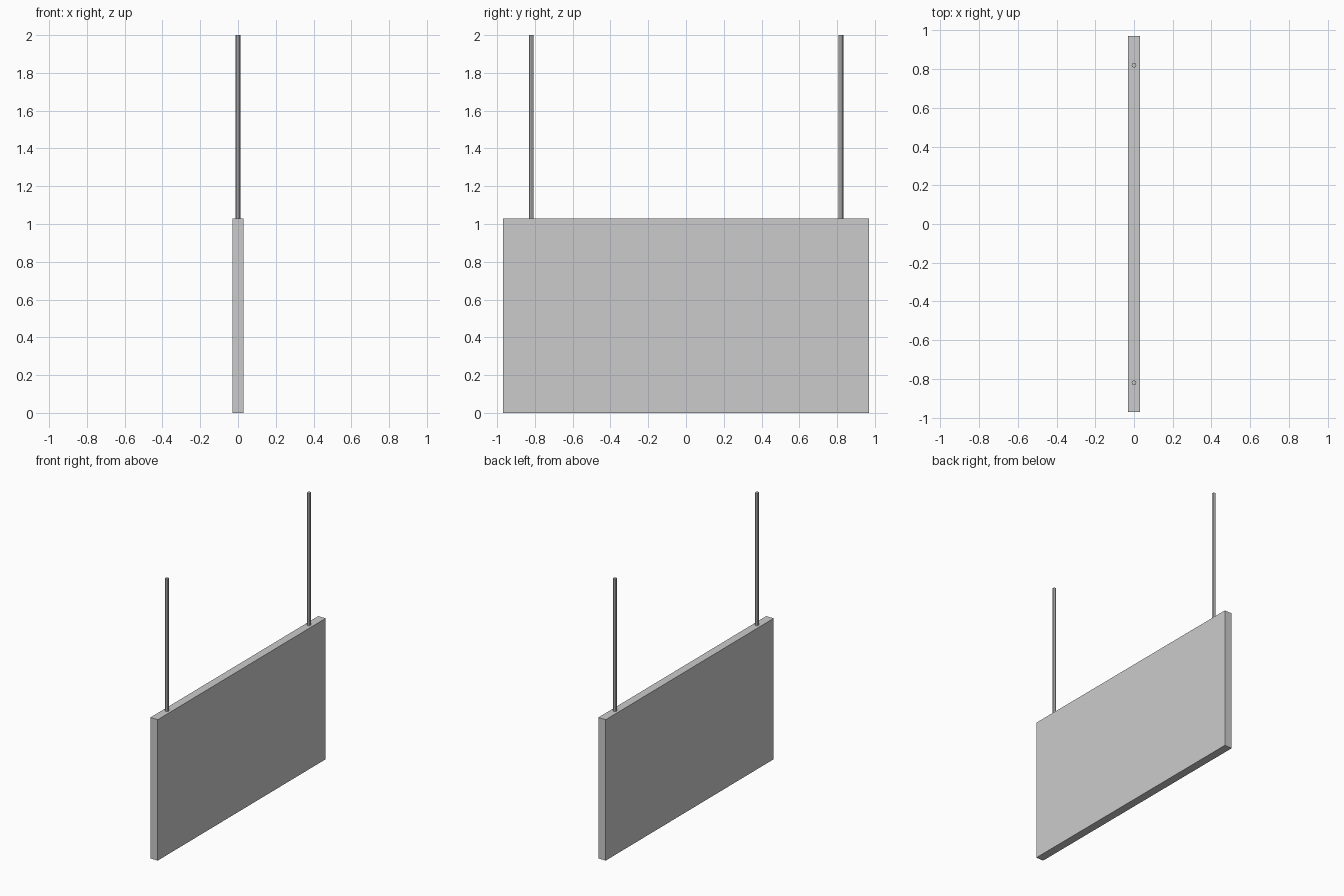
import bpy

if "Cube" in bpy.data.objects:
    bpy.data.objects.remove(bpy.data.objects["Cube"])

TOP, PANEL_TOP = 2.0, 1.03

# Flat hanging panel
bpy.ops.mesh.primitive_cube_add(size=1, location=(0, 0, PANEL_TOP / 2))
panel = bpy.context.object
panel.name = "sign_panel"
panel.scale = (0.06, 1.94, PANEL_TOP)
bpy.ops.object.transform_apply(location=False, rotation=False, scale=True)

# Two thin suspension rods rising from the panel's top edge
for name, y in (("left_rod", -0.82), ("right_rod", 0.82)):
    bpy.ops.mesh.primitive_cylinder_add(
        vertices=8, radius=0.0125, depth=TOP - PANEL_TOP,
        location=(0, y, (TOP + PANEL_TOP) / 2))
    bpy.context.object.name = name
